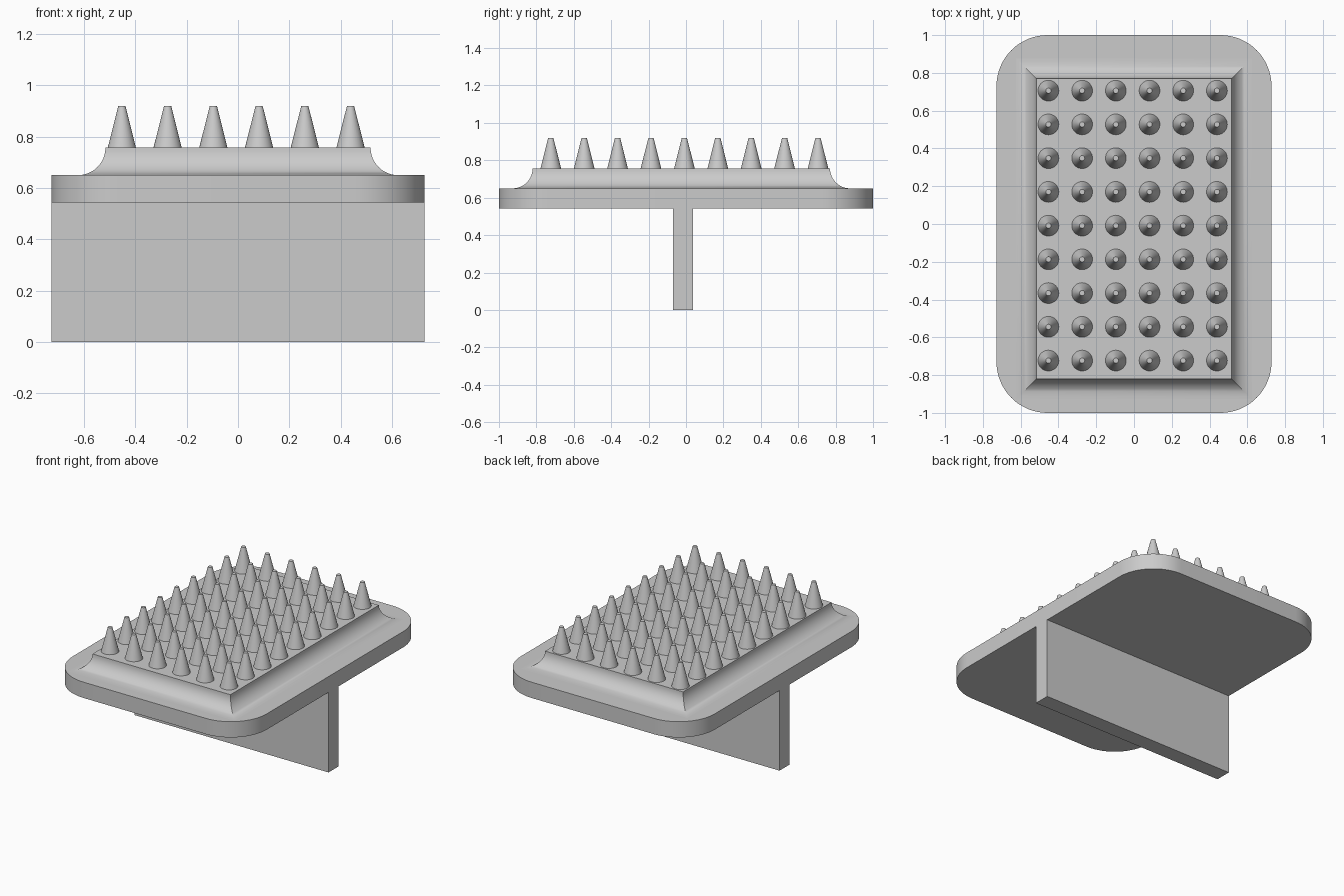
import bpy, bmesh
from math import sin, cos, pi

cube = bpy.data.objects.get("Cube")
if cube:
    bpy.data.objects.remove(cube)

grey = bpy.data.materials.new("plain grey")
grey.use_nodes = True
colour = (0.6, 0.6, 0.6, 1)
grey.diffuse_color = colour
grey.node_tree.nodes["Principled BSDF"].inputs["Base Color"].default_value = colour

HALF_X, HALF_Y = 0.728, 1.0
PLATE_LOW, PLATE_TOP, PAD_TOP, SPIKE_TOP = 0.543, 0.65, 0.757, 0.92


def add_object(name, bm):
    bmesh.ops.recalc_face_normals(bm, faces=bm.faces)
    mesh = bpy.data.meshes.new(name)
    bm.to_mesh(mesh)
    bm.free()
    obj = bpy.data.objects.new(name, mesh)
    bpy.context.collection.objects.link(obj)
    mesh.materials.append(grey)
    bpy.ops.object.select_all(action='DESELECT')
    obj.select_set(True)
    bpy.context.view_layer.objects.active = obj
    bpy.ops.object.shade_smooth_by_angle(angle=pi / 6)
    return obj


def loft(name, rings):
    """Skin a stack of matching outlines and cap both ends."""
    bm = bmesh.new()
    loops = [[bm.verts.new(p) for p in ring] for ring in rings]
    for low, high in zip(loops, loops[1:]):
        for i in range(len(low)):
            j = (i + 1) % len(low)
            bm.faces.new((low[i], low[j], high[j], high[i]))
    bm.faces.new(loops[0])
    bm.faces.new(loops[-1])
    return add_object(name, bm)


def rectangle(x0, x1, y0, y1, z):
    return [(x0, y0, z), (x1, y0, z), (x1, y1, z), (x0, y1, z)]


def rounded_rectangle(hx, hy, r, z, steps=16):
    points = []
    for k, (sx, sy) in enumerate([(1, 1), (-1, 1), (-1, -1), (1, -1)]):
        for i in range(steps + 1):
            a = (k + i / steps) * pi / 2
            points.append((sx * (hx - r) + r * cos(a), sy * (hy - r) + r * sin(a), z))
    return points


# Upright fin under the plate
loft("support_fin", [rectangle(-HALF_X, HALF_X, -0.07, 0.038, z) for z in (0, PLATE_LOW)])

# Plate with rounded corners
loft("base_plate", [rounded_rectangle(HALF_X, HALF_Y, 0.27, z) for z in (PLATE_LOW, PLATE_TOP)])

# Raised pad whose sides sweep out in a concave quarter circle
radius = PAD_TOP - PLATE_TOP
rings = []
for i in range(13):
    a = i / 12 * pi / 2
    out, z = radius * (1 - sin(a)), PAD_TOP - radius * cos(a)
    rings.append(rectangle(-0.517 - out, 0.517 + out, -0.82 - out, 0.77 + out, z))
loft("raised_pad", rings)

# Grid of blunt spikes
bm = bmesh.new()
depth = SPIKE_TOP - PAD_TOP
for col in range(6):
    for row in range(9):
        cone = bmesh.ops.create_cone(bm, cap_ends=True, segments=32,
                                     radius1=0.055, radius2=0.014, depth=depth)
        bmesh.ops.translate(bm, verts=cone["verts"], vec=(
            -0.453 + 0.1784 * col, -0.723 + 0.1786 * row, PAD_TOP + depth / 2))
add_object("spikes", bm)
